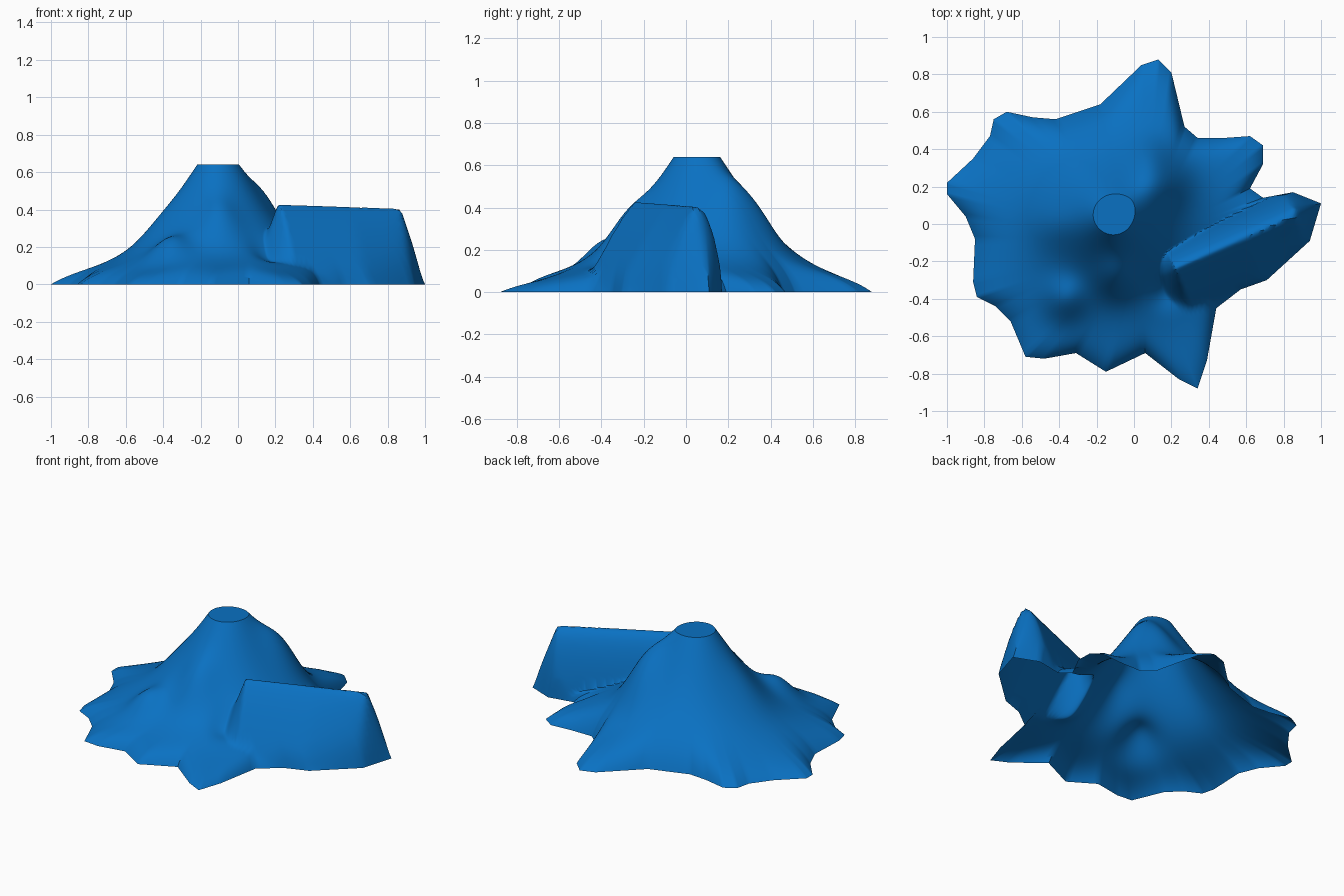
import bpy
import bmesh
import math
from mathutils import Vector

default_cube = bpy.data.objects.get("Cube")
if default_cube:
    bpy.data.objects.remove(default_cube, do_unlink=True)

# Corners of the mountain's footprint
OUTLINE = [
    (.69, .14), (.85, .17), (1, .11),
    (.94, -.09), (.71, -.3), (.57, -.35), (.44, -.45), (.39, -.73), (.34, -.88),
    (.24, -.83), (.06, -.69), (-.15, -.79), (-.31, -.69), (-.48, -.72),
    (-.58, -.71), (-.66, -.52), (-.74, -.44), (-.84, -.39), (-.86, -.31),
    (-.85, -.08), (-.9, .04), (-1, .16), (-1, .22), (-.86, .35), (-.77, .47),
    (-.75, .56), (-.68, .6), (-.54, .57), (-.42, .56), (-.27, .61),
    (-.18, .64), (.04, .85), (.13, .88), (.2, .81), (.27, .52), (.34, .46),
    (.48, .46), (.62, .47), (.69, .42), (.69, .32), (.62, .19),
]
HUB = Vector((.05, -.1))          # all rays of the grid start here
PEAK = Vector((-.11, .05))        # axis of the cone
SUMMIT = .64                      # height of the flat top
RINGS = 80
SPLITS = 7

# Shoulders and hollows on the slope: x, y, radius, height
LUMPS = [
    (.13, .23, .1, .13),
    (.08, .36, .07, .05),
    (-.1, -.28, .08, .07),
    (-.37, -.4, .08, .08),
    (-.42, 0, .09, .03),
    (.16, -.36, .06, -.04),
]

RIDGE_START = Vector((.22, -.24))
RIDGE_DIRECTION = Vector((.915, .403)).normalized()


def clamp(value):
    return max(0.0, min(1.0, value))


def cone_height(point, reach):
    """Concave cone with a long skirt, rounded down to the ground at the rim."""
    distance = (point - PEAK).length
    height = .605 * math.exp(-(distance / .31) ** 1.5)
    height += .16 * max(0.0, 1 - distance / 1.2)
    for x, y, radius, amount in LUMPS:
        gap = (point - Vector((x, y))).length
        height += amount * math.exp(-gap * gap / (2 * radius * radius))
    return height * (1 - reach ** 14)


def ridge_height(point, reach):
    """Wall-like spur: steep at the back, sloping at the front and the end."""
    offset = point - RIDGE_START
    along = offset.dot(RIDGE_DIRECTION)
    across = RIDGE_DIRECTION.x * offset.y - RIDGE_DIRECTION.y * offset.x
    if across > 0:
        side = clamp(1 - (across / .15) ** 2) ** .8
    else:
        width = .27 - .1 * clamp((along - .4) / .4)
        side = 1 - clamp(-across / width) ** 1.25
    end = clamp((.87 - along) / .16) * clamp((along + .16) / .16)
    return (.425 - .03 * along) * side * end * (1 - reach ** 40)


def surface_point(rim, reach):
    """Blend cone and ridge with a small fillet where they meet."""
    point = HUB.lerp(rim, reach)
    cone = cone_height(point, reach)
    ridge = ridge_height(point, reach)
    fillet = .25 * ridge
    height = max(cone, ridge)
    if fillet > 0:
        height += max(0.0, fillet - abs(cone - ridge)) ** 2 / (4 * fillet)
    return (point.x, point.y, max(0.0, height))


def rim_points():
    """Outline walked counterclockwise around the hub in short steps."""
    corners = [Vector(pair) for pair in OUTLINE]
    corners.sort(key=lambda c: math.atan2(c.y - HUB.y, c.x - HUB.x))
    return [start.lerp(finish, step / SPLITS)
            for start, finish in zip(corners, corners[1:] + corners[:1])
            for step in range(SPLITS)]


# Mountain shell: rays from the hub to the rim, open underneath
bm = bmesh.new()
hub_vertex = bm.verts.new(surface_point(HUB, 0))
columns = [
    [bm.verts.new(surface_point(end, ring / RINGS)) for ring in range(1, RINGS + 1)]
    for end in rim_points()
]
for column, following in zip(columns, columns[1:] + columns[:1]):
    bm.faces.new((hub_vertex, column[0], following[0]))
    for ring in range(RINGS - 1):
        bm.faces.new((column[ring], column[ring + 1],
                      following[ring + 1], following[ring]))

# Flat summit: slice the tip off and close the cut
cut = bmesh.ops.bisect_plane(
    bm, geom=bm.verts[:] + bm.edges[:] + bm.faces[:],
    plane_co=(0, 0, SUMMIT), plane_no=(0, 0, 1), clear_outer=True)
cut_edges = [item for item in cut["geom_cut"] if isinstance(item, bmesh.types.BMEdge)]
summit = bmesh.ops.edgeloop_fill(bm, edges=cut_edges)["faces"]
for face in summit:
    face.normal_update()
    if face.normal.z < 0:
        face.normal_flip()

mesh = bpy.data.meshes.new("mountain")
bm.to_mesh(mesh)
bm.free()
mountain = bpy.data.objects.new("mountain", mesh)
bpy.context.collection.objects.link(mountain)

# Single blue material
colour = (.003, .165, .54, 1)
blue = bpy.data.materials.new("blue")
blue.use_nodes = True
blue.diffuse_color = colour
blue.node_tree.nodes["Principled BSDF"].inputs["Base Color"].default_value = colour
mesh.materials.append(blue)

bpy.ops.object.select_all(action='DESELECT')
mountain.select_set(True)
bpy.context.view_layer.objects.active = mountain
bpy.ops.object.shade_smooth_by_angle(angle=math.radians(42))
